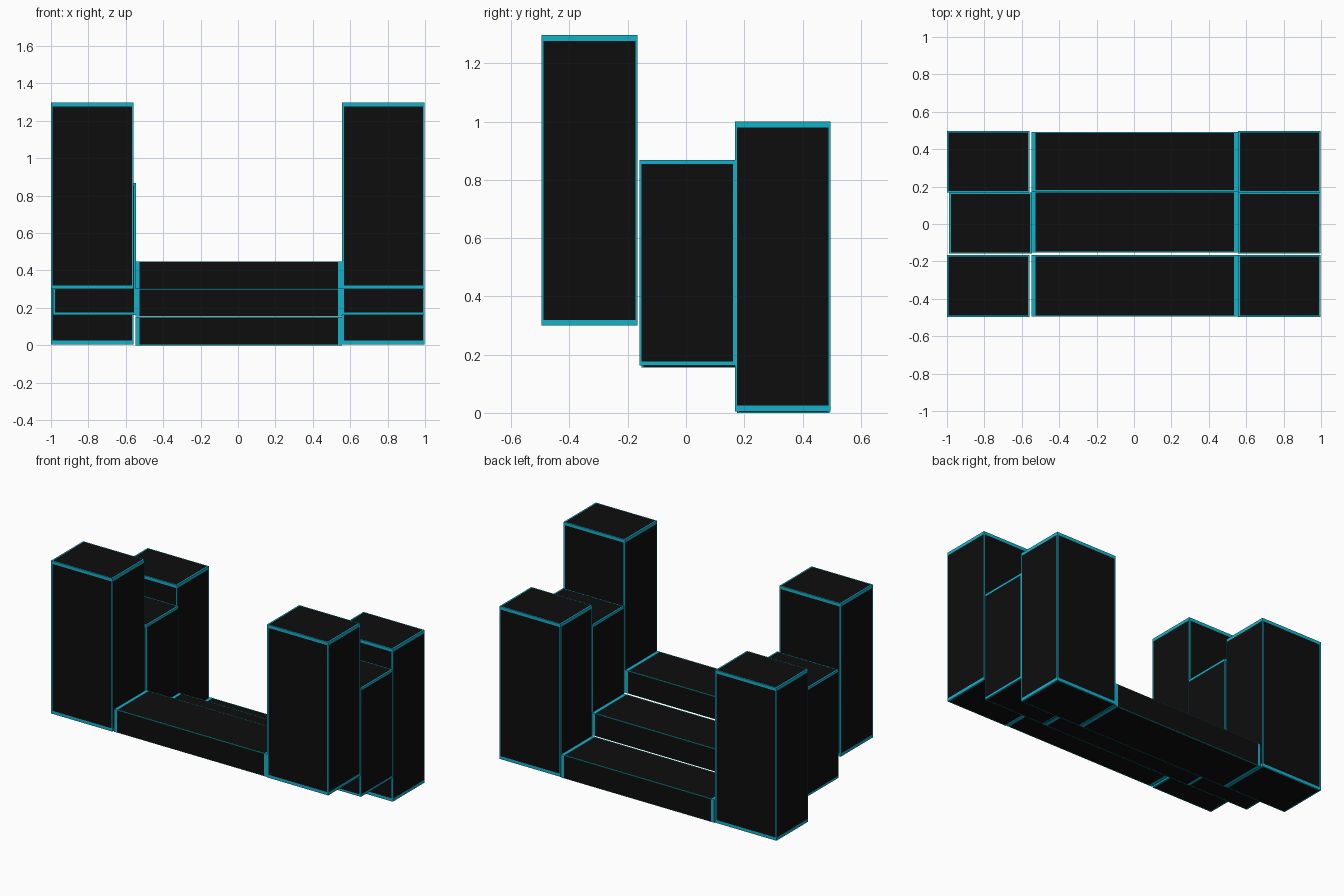
import bpy, bmesh
from mathutils import Matrix, Vector

if "Cube" in bpy.data.objects:
    bpy.data.objects.remove(bpy.data.objects["Cube"])


def flat(name, rgb):
    m = bpy.data.materials.new(name)
    m.diffuse_color = (*rgb, 1)
    m.use_nodes = True
    m.node_tree.nodes["Principled BSDF"].inputs["Base Color"].default_value = m.diffuse_color
    return m


TEAL = flat("teal_trim", (0.006, 0.45, 0.60))
BLACK = flat("black_panel", (0.004, 0.004, 0.004))


def panel_box(name, x, y, z):
    """Box whose faces each carry a black panel inside a proportional teal rim."""
    bm = bmesh.new()
    bmesh.ops.create_cube(bm, size=1)
    panels = list(bm.faces)
    bmesh.ops.inset_individual(bm, faces=panels, thickness=0.028)
    for f in bm.faces:
        # panels lie at the face centre, rims lie off-centre
        c = f.calc_center_median()
        f.material_index = 1 if sum(abs(v) > 0.1 for v in c) == 1 else 0
    size = Vector((x[1] - x[0], y[1] - y[0], z[1] - z[0]))
    mid = Vector((sum(x) / 2, sum(y) / 2, sum(z) / 2))
    bmesh.ops.transform(bm, verts=bm.verts,
                        matrix=Matrix.Translation(mid) @ Matrix.Diagonal((*size, 1)))
    me = bpy.data.meshes.new(name)
    bm.to_mesh(me)
    bm.free()
    me.materials.append(TEAL)
    me.materials.append(BLACK)
    ob = bpy.data.objects.new(name, me)
    bpy.context.collection.objects.link(ob)


# Rows: name, pillar y, pillar z, step y, step z, left pillar x
rows = [
    ("front", (-0.496, -0.166), (0.30, 1.297), (-0.495, -0.166), (0.302, 0.449), (-1.0, -0.558)),
    ("middle", (-0.159, 0.168), (0.162, 0.868), (-0.153, 0.174), (0.155, 0.301), (-0.988, -0.546)),
    ("back", (0.169, 0.496), (0.005, 1.0), (0.175, 0.492), (0.0, 0.15), (-1.0, -0.558)),
]
for row, py, pz, sy, sz, lx in rows:
    panel_box(row + "_step", (-0.548, 0.556), sy, sz)
    panel_box(row + "_left_pillar", lx, py, pz)
    panel_box(row + "_right_pillar", (0.557, 0.998), py, pz)
